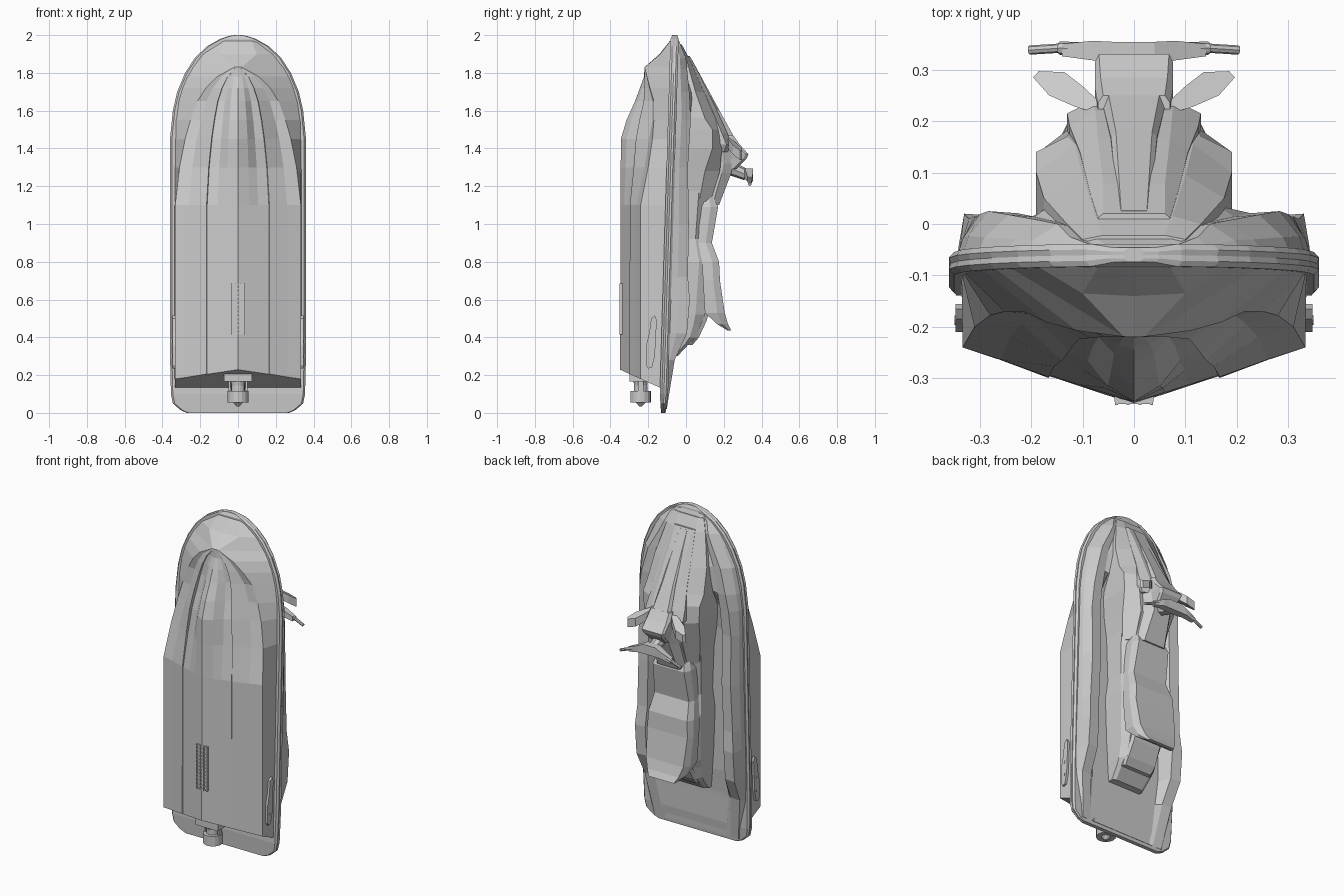
import bpy, bmesh, math
from mathutils import Vector, Matrix


def finish(name, bm):
    bmesh.ops.remove_doubles(bm, verts=bm.verts, dist=1e-4)
    bmesh.ops.recalc_face_normals(bm, faces=bm.faces)
    me = bpy.data.meshes.new(name)
    bm.to_mesh(me)
    bm.free()
    ob = bpy.data.objects.new(name, me)
    bpy.context.collection.objects.link(ob)
    return ob


def lerp_table(table, z):
    """Piecewise linear lookup in [(z, value), ...]."""
    if z <= table[0][0]:
        return table[0][1]
    for (a, va), (b, vb) in zip(table, table[1:]):
        if z <= b:
            return va + (vb - va) * (z - a) / (b - a)
    return table[-1][1]


def loft(name, rings):
    """Skin closed rings of equal length and cap both ends."""
    bm = bmesh.new()
    rows = [[bm.verts.new(p) for p in r] for r in rings]
    n = len(rows[0])
    for r, s in zip(rows, rows[1:]):
        for i in range(n):
            bm.faces.new((r[i], r[(i + 1) % n], s[(i + 1) % n], s[i]))
    bm.faces.new(rows[0])
    bm.faces.new(rows[-1])
    return finish(name, bm)


def mirrored(half):
    return half + [(-x, y, z) for x, y, z in reversed(half[1:-1])]


def body(name, rows):
    """Symmetric body from rows of (z, y_bottom, width, y_shoulder, top_width, y_top)."""
    return loft(name, [mirrored([(0, yb, z), (w, yb, z), (w, ys, z), (wt, yt, z), (0, yt, z)])
                       for z, yb, w, ys, wt, yt in rows])


def box(bm, c, s):
    m = Matrix.Translation(c) @ Matrix.Diagonal((*s, 1))
    bmesh.ops.create_cube(bm, size=1, matrix=m)


def rod(bm, a, b, r1, r2=None, seg=12):
    a, b = Vector(a), Vector(b)
    d = b - a
    m = Matrix.Translation((a + b) / 2) @ d.to_track_quat('Z', 'Y').to_matrix().to_4x4()
    bmesh.ops.create_cone(bm, cap_ends=True, segments=seg, radius1=r1,
                          radius2=r1 if r2 is None else r2, depth=d.length, matrix=m)


# Shared plan outline and sheer line
outline = [(0, .27), (.015, .305), (.05, .345), (.1, .355), (.3, .36), (1.45, .36), (1.6, .345),
           (1.7, .322), (1.8, .28), (1.88, .228), (1.94, .165), (1.98, .095), (1.995, .05), (2, .02)]


def width(z): return lerp_table(outline, z)
def sheer(z): return -.12 + .03 * z


# Hull: keel, tunnels, spray lip and sides, with a raked transom
keel = [(.2, -.35), (1.45, -.345), (1.55, -.315), (1.65, -.27), (1.78, -.222), (1.83, -.22),
        (1.9, -.14), (1.97, -.085)]
lip_x = [(.2, .333), (1.1, .333), (1.3, .31), (1.5, .27), (1.65, .215), (1.75, .15), (1.8, .085), (1.83, .02),
         (1.9, .1), (1.97, .07)]
lip_y = [(.2, -.24), (1.1, -.24), (1.3, -.2), (1.5, -.17), (1.65, -.17), (1.75, -.2), (1.83, -.219), (1.9, -.135),
         (1.97, -.084)]
tunnel = [(1.15, 0), (1.35, .02), (1.55, .03), (1.7, .012), (1.8, 0)]
rings = []
for z in (.2, .5, 1.1, 1.3, 1.45, 1.55, 1.65, 1.72, 1.78, 1.83, 1.9, 1.97):
    k, lx, ly, t = (lerp_table(tb, z) for tb in (keel, lip_x, lip_y, tunnel))
    top = min(width(z) - .012, .335)
    pts = [(0, k)]
    for f, dy in ((.18, 0), (.32, t), (.49, t * .7), (.5, -.004 if .1 < lx and z < 1.8 else 0), (.78, t * .8)):
        pts.append((lx * f, k + (ly - k) * f + dy))
    pts += [(lx, ly), (top, sheer(z) - .015), (top, sheer(z)), (0, sheer(z))]
    rings.append(mirrored([(x, y, .13 - (y + .13) * .45 if z == .2 else z) for x, y in pts]))
loft("hull", rings)

# Rub rail running round the whole plan outline
rings = []
for z, w in outline:
    s, e = sheer(z), min(.01, w / 2)
    h = .022 if z > .1 else .012 + z * .1
    if z > 1.98:
        h = .014
    rings.append(mirrored([(0, s - h, z), (w - e, s - h, z), (w, s - h * .5, z), (w - .004, s, z),
                           (w, s + h * .5, z), (w - e, s + h, z), (0, s + h, z)]))
loft("rub_rail", rings)

# Deck with raised gunwales, sunken footwells and a flat stern platform
crest = [(.02, -.102), (.28, -.06), (.42, .005), (.6, .02), (.72, .01), (1.0, .015), (1.3, .01), (1.6, .028),
         (1.88, 0), (1.98, -.042)]
floor = [(.02, -.103), (.3, -.088), (.42, -.075), (1.3, -.055), (1.45, -.035), (1.55, .015), (1.7, .035),
         (1.88, .002), (1.98, -.042)]
inset = [(.02, .03), (.3, .04), (.42, .03), (.65, .03), (.8, .05), (1.3, .05), (1.6, .07), (1.82, .09),
         (1.88, .08), (1.98, .015)]
rings = []
for z in (.02, .28, .42, .6, .72, 1.0, 1.3, 1.45, 1.55, 1.7, 1.82, 1.88, 1.94, 1.98):
    w, c, f, i = width(z), lerp_table(crest, z), lerp_table(floor, z), lerp_table(inset, z)
    xa = w - i
    xb = xa * .8
    rings.append(mirrored([(0, sheer(z), z), (w - .012, sheer(z), z),
                           (w - .012 - i * .25, sheer(z) + (c - sheer(z)) * .5, z), (xa, c, z),
                           (xb, c - .004, z), (xb - min(.03, xb * .2), f, z), (0, f, z)]))
loft("deck", rings)

# Front cowl flowing back into the seat pedestal
body("cowl", [(1.95, -.06, .10, -.03, .06, -.022), (1.88, -.06, .13, .0, .075, .015),
              (1.7, -.06, .175, .05, .10, .095), (1.56, -.06, .19, .10, .115, .155),
              (1.5, -.06, .19, .14, .13, .17), (1.4, -.06, .185, .14, .12, .19),
              (1.28, -.08, .165, .10, .10, .18), (1.12, -.08, .14, .07, .10, .13)])
body("seat_pedestal", [(1.2, -.09, .15, .07, .11, .11), (.92, -.09, .135, .05, .11, .08),
                       (.8, -.09, .15, .07, .13, .11), (.52, -.09, .135, .05, .11, .10),
                       (.47, -.09, .13, .04, .10, .08), (.4, -.09, .125, .02, .10, .06),
                       (.37, -.09, .12, .0, .10, .02), (.3, -.1, .11, -.06, .09, -.045)])

# Raised hood panel with a centre spine, console and dash pod
body("hood_panel", [(1.89, -.02, .07, .012, .06, .02), (1.78, .02, .085, .06, .06, .078),
                    (1.6, .09, .105, .14, .07, .165), (1.48, .13, .125, .19, .075, .22),
                    (1.42, .15, .13, .215, .08, .24), (1.38, .16, .11, .2, .08, .22)])
body("hood_spine", [(1.88, 0, .03, .018, .025, .026), (1.6, .12, .045, .17, .035, .178),
                    (1.46, .18, .06, .23, .05, .255)])
body("steering_console", [(1.42, .1, .10, .19, .08, .23), (1.32, .1, .09, .2, .06, .25),
                          (1.27, .08, .09, .19, .055, .24), (1.1, .05, .10, .14, .07, .175)])
body("dash_pod", [(1.47, .21, .07, .235, .06, .25), (1.42, .22, .076, .265, .065, .285),
                  (1.37, .24, .076, .315, .068, .33), (1.345, .24, .07, .305, .06, .32),
                  (1.29, .2, .06, .25, .05, .265)])

# Stepped two-person seat with upswept tail
body("seat", [(1.17, .09, .10, .115, .085, .135), (1.09, .075, .125, .13, .105, .17),
              (.9, .065, .13, .105, .115, .137), (.8, .085, .15, .14, .13, .175),
              (.7, .09, .152, .145, .135, .18), (.53, .10, .145, .165, .125, .205),
              (.47, .165, .125, .19, .105, .222), (.435, .222, .09, .228, .085, .24)])
body("seat_rear_step", [(.56, .0, .10, .11, .09, .13), (.49, .0, .10, .09, .09, .11),
                        (.4, -.04, .105, .05, .095, .068), (.36, -.06, .10, .02, .09, .035)])

# Mirror wings either side of the dash
blade = [(.07, .215), (.115, .228), (.165, .25), (.196, .285), (.185, .297), (.135, .295), (.10, .268), (.07, .24)]
for side, sgn in (("right", 1), ("left", -1)):
    loft("mirror_" + side, [[(sgn * x, y, z0 - (x - .07) * .3 - (y - .22) * .5) for x, y in blade]
                            for z0 in (1.41, 1.46)])

# Handlebar: stem, grips and levers, then the padded cover
bm = bmesh.new()
rod(bm, (0, .2, 1.31), (0, .32, 1.26), .04, .03, 8)
for s in (-1, 1):
    rod(bm, (s * .10, .34, 1.25), (s * .145, .342, 1.235), .013, seg=8)
    rod(bm, (s * .14, .342, 1.236), (s * .203, .338, 1.21), .009, seg=8)
finish("handlebar", bm)
loft("handlebar_cover", [[(x, .338 - a, z + b), (x, .338 + c, z + b), (x, .338 + c, z - b), (x, .338 - a, z - b)]
                         for x, z, a, b, c in ((-.14, 1.235, .012, .014, .012), (-.08, 1.255, .02, .02, .018),
                                               (-.04, 1.265, .028, .028, .016), (.04, 1.265, .028, .028, .016),
                                               (.08, 1.255, .02, .02, .018), (.14, 1.235, .012, .014, .012))])

# Jet pump: housing on the transom, nozzle, steering ring, cone and side links
bm = bmesh.new()
box(bm, (0, -.235, .195), (.15, .13, .06))
for z0, z1, r0, r1 in ((.12, .19, .03, .042), (.19, .225, .046, .046), (.055, .115, .055, .055),
                       (.035, .06, .008, .03), (.11, .145, .036, .036)):
    rod(bm, (0, -.24, z0), (0, -.24, z1), r0, r1, 16)
for s in (-1, 1):
    box(bm, (s * .045, -.24, .135), (.012, .03, .06))
finish("jet_nozzle", bm)

# Intake grate set into the keel
bm = bmesh.new()
box(bm, (0, -.338, .55), (.075, .016, .27))
for x in (-.034, -.012, .012, .034):
    box(bm, (x, -.347, .55), (.006, .01, .27))
for i in range(13):
    box(bm, (0, -.346, .42 + i * .26 / 12), (.074, .008, .007))
finish("intake_grate", bm)

# Side sponsons with bolts
prof = [(-.21, .25), (-.2, .235), (-.18, .24), (-.165, .3), (-.155, .49), (-.165, .515), (-.185, .5), (-.195, .42),
        (-.21, .36)]
for side, s in (("right", 1), ("left", -1)):
    loft("sponson_" + side, [[(s * x, y, z) for y, z in prof] for x in (.325, .347)])
    bm = bmesh.new()
    for z in (.3, .38):
        rod(bm, (s * .34, -.187, z), (s * .349, -.187, z), .009, seg=8)
    finish("sponson_bolts_" + side, bm)
